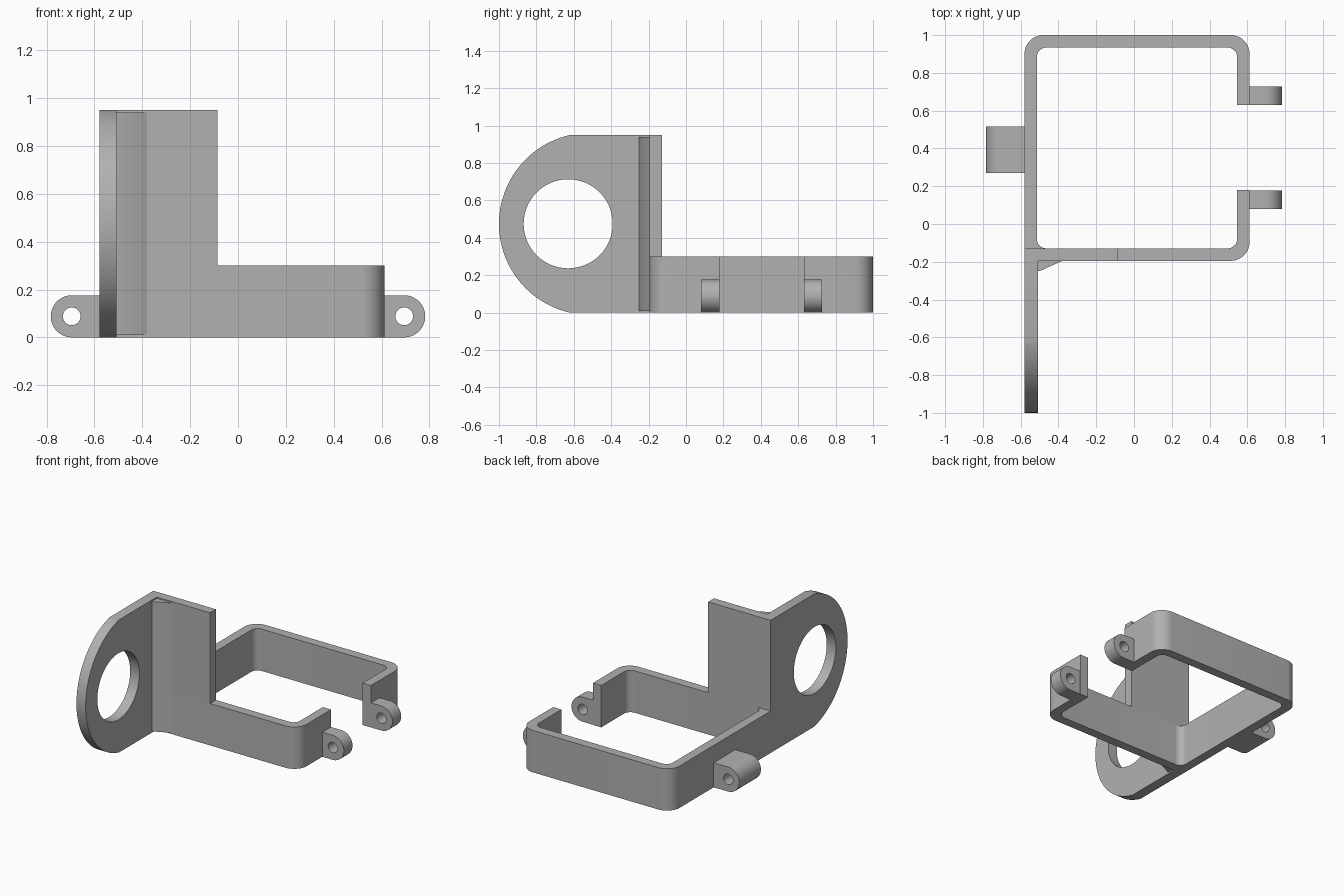
import bpy
from math import sin, cos, radians
from mathutils import Matrix

if "Cube" in bpy.data.objects:
    bpy.data.objects.remove(bpy.data.objects["Cube"], do_unlink=True)

GREY = (0.44, 0.44, 0.44, 1)
mat = bpy.data.materials.new("plain_grey")
mat.use_nodes = True
mat.diffuse_color = GREY
mat.node_tree.nodes["Principled BSDF"].inputs["Base Color"].default_value = GREY

# Drawing planes: columns are the world directions of sketch x, sketch y, extrusion
PLANES = {
    "XY": Matrix(((1, 0, 0), (0, 1, 0), (0, 0, 1))),
    "XZ": Matrix(((1, 0, 0), (0, 0, -1), (0, 1, 0))),
    "YZ": Matrix(((0, 0, 1), (1, 0, 0), (0, 1, 0))),
}


def arc(cx, cy, r, start, end, steps=12):
    angles = [radians(start + (end - start) * i / steps) for i in range(steps + 1)]
    return [(cx + r * cos(a), cy + r * sin(a)) for a in angles]


def circle(cx, cy, r, steps=48):
    return arc(cx, cy, r, 0, 360, steps)[:-1]


def extrude(name, plane, low, high, *outlines):
    """Extrude a filled outline (further outlines are holes) from low to high."""
    curve = bpy.data.curves.new(name, "CURVE")
    curve.dimensions = "2D"
    curve.fill_mode = "BOTH"
    curve.extrude = (high - low) / 2
    for points in outlines:
        spline = curve.splines.new("POLY")
        spline.points.add(len(points) - 1)
        for p, (x, y) in zip(spline.points, points):
            p.co = (x, y, 0, 1)
        spline.use_cyclic_u = True
    obj = bpy.data.objects.new(name, curve)
    bpy.context.collection.objects.link(obj)
    axes = PLANES[plane]
    obj.matrix_world = Matrix.Translation(axes.col[2] * (low + high) / 2) @ axes.to_4x4()
    bpy.ops.object.select_all(action="DESELECT")
    obj.select_set(True)
    bpy.context.view_layer.objects.active = obj
    bpy.ops.object.convert(target="MESH")
    obj = bpy.context.object
    obj.data.materials.clear()
    obj.data.materials.append(mat)
    bpy.ops.object.mode_set(mode="EDIT")
    bpy.ops.mesh.select_all(action="SELECT")
    bpy.ops.mesh.remove_doubles(threshold=0.0001)
    bpy.ops.mesh.normals_make_consistent(inside=False)
    bpy.ops.object.mode_set(mode="OBJECT")
    bpy.ops.object.shade_smooth_by_angle(angle=radians(30))
    return obj


# Open clamp band: rounded rectangle with a gap on the left side
L, R, F, B = -0.58, 0.612, -0.195, 1.0
T, RO, RI = 0.066, 0.1, 0.05
K = T + RI
band = [(R, 0.18)]
band += arc(R - RO, F + RO, RO, 0, -90)
band += [(L, F)]
band += arc(L + RO, B - RO, RO, 180, 90)
band += arc(R - RO, B - RO, RO, 90, 0)
band += [(R, 0.63), (R - T, 0.63)]
band += arc(R - K, B - K, RI, 0, 90)
band += arc(L + K, B - K, RI, 90, 180)
band += arc(L + K, F + K, RI, 180, 270)
band += arc(R - K, F + K, RI, 270, 360)
band += [(R - T, 0.18)]
extrude("clamp_band", "XY", 0, 0.3, band)

# Upright wall above the front of the band
H = 0.95
extrude("upright_wall", "XY", 0.3, H,
        [(L, F), (-0.085, F), (-0.085, F + T), (L, F + T)])

# Ring plate with a large round hole
ring = [(F, H)] + arc(-0.513, H / 2, 0.487, 102.7, 257.3, 48) + [(F, 0)]
extrude("ring_plate", "YZ", L, -0.507, ring, circle(-0.63, H / 2, 0.238, 64))

# Wedge strengthening the inside corner
extrude("corner_gusset", "XY", 0.01, H - 0.01,
        [(-0.507, F), (-0.507, -0.25), (-0.5, -0.25), (-0.38, F)])


# Rounded screw lugs
def lug(name, side, root, y0, y1):
    r = 0.088
    cx = side * 0.695
    outline = [(root, 0)] + [(side * x, z) for x, z in arc(0.695, r, r, -90, 90, 24)]
    outline += [(root, 2 * r)]
    extrude(name, "XZ", -y1, -y0, outline, circle(cx, r, 0.037, 32))


lug("left_front_lug", 1, R, 0.08, 0.178)
lug("left_back_lug", 1, R, 0.63, 0.728)
lug("right_lug", -1, L, 0.27, 0.515)
